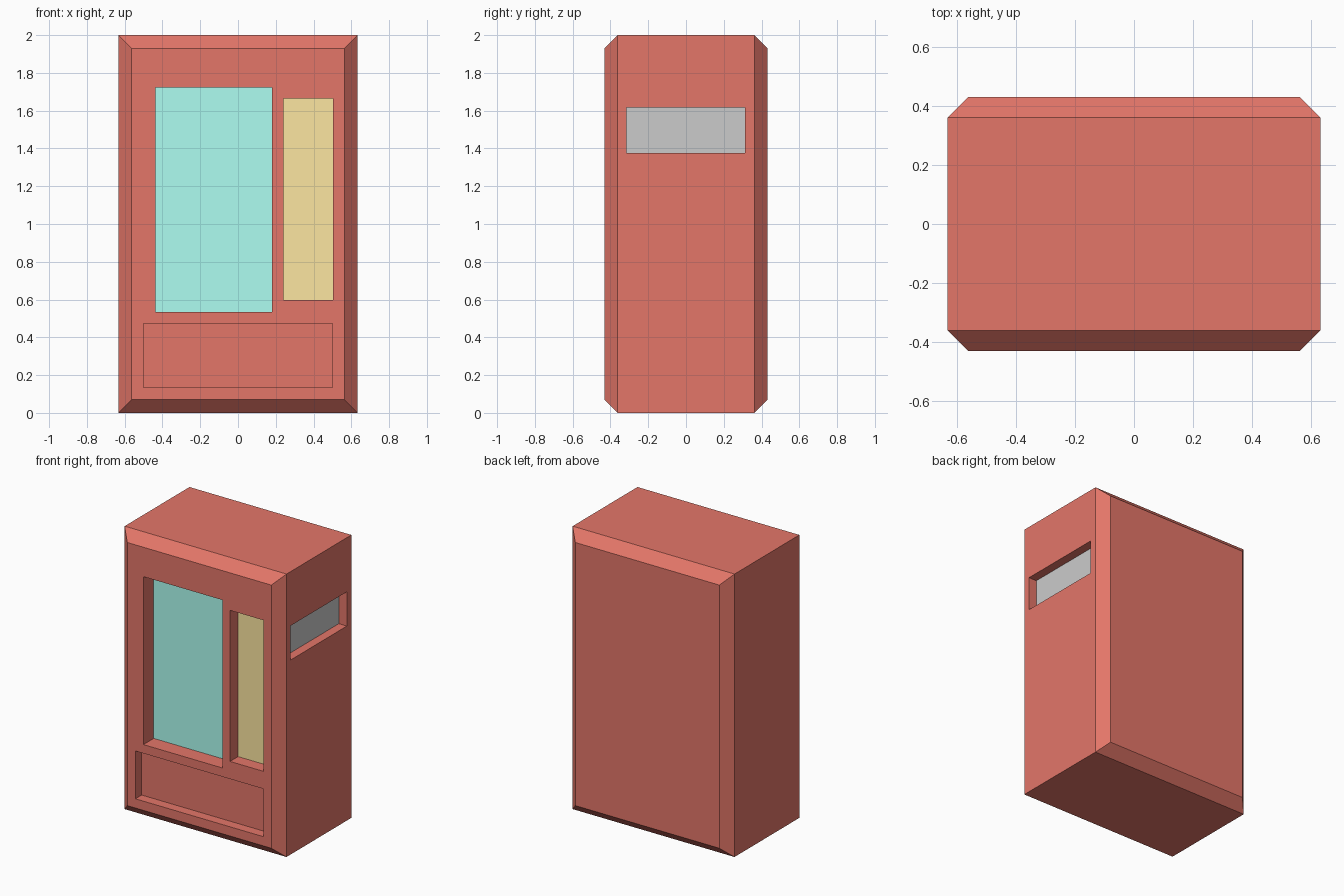
import bpy, bmesh
from mathutils import Vector

if "Cube" in bpy.data.objects:
    bpy.data.objects.remove(bpy.data.objects["Cube"])

W, D, H, C = 0.633, 0.432, 2.0, 0.07   # half width, half depth, height, chamfer


def material(name, rgb):
    m = bpy.data.materials.new(name)
    m.diffuse_color = (*rgb, 1)
    m.use_nodes = True
    m.node_tree.nodes["Principled BSDF"].inputs["Base Color"].default_value = m.diffuse_color
    return m


red = material("red_paint", (0.773, 0.182, 0.141))
teal = material("teal_glass", (0.42, 0.99, 0.88))
yellow = material("yellow_panel", (0.98, 0.787, 0.356))
grey = material("grey_vent", (0.8, 0.8, 0.8))


def new_object(name, bm, mats):
    bmesh.ops.recalc_face_normals(bm, faces=bm.faces)
    mesh = bpy.data.meshes.new(name)
    bm.to_mesh(mesh)
    bm.free()
    for m in mats:
        mesh.materials.append(m)
    obj = bpy.data.objects.new(name, mesh)
    bpy.context.collection.objects.link(obj)
    return obj


# Cabinet: rectangular rings along y, chamfered at front and back
bm = bmesh.new()
rings = []
for y, c in ((-D, C), (-D + C, 0), (D - C, 0), (D, C)):
    x = W - c
    rings.append([bm.verts.new((px, y, pz)) for px, pz in
                  ((-x, c), (x, c), (x, H - c), (-x, H - c))])
for a, b in zip(rings, rings[1:]):
    for i in range(4):
        j = (i + 1) % 4
        bm.faces.new((a[i], a[j], b[j], b[i]))
bm.faces.new(rings[0])
bm.faces.new(rings[-1])
cabinet = new_object("cabinet", bm, [red])


def recess(name, lo, hi, inward, floor_mat):
    """Cut a box out of the cabinet; the face pointing inward gets floor_mat."""
    lo, hi = Vector(lo), Vector(hi)
    bm = bmesh.new()
    bmesh.ops.create_cube(bm, size=1)
    bmesh.ops.scale(bm, vec=hi - lo, verts=bm.verts)
    bmesh.ops.translate(bm, vec=(lo + hi) / 2, verts=bm.verts)
    bm.normal_update()
    for f in bm.faces:
        f.material_index = int(f.normal.dot(Vector(inward)) > 0.9)
    cutter = new_object(name + "_cutter", bm, [red, floor_mat])
    cutter.hide_render = True
    mod = cabinet.modifiers.new(name, 'BOOLEAN')
    mod.operation = 'DIFFERENCE'
    mod.solver = 'EXACT'
    mod.material_mode = 'TRANSFER'
    mod.object = cutter
    bpy.context.view_layer.objects.active = cabinet
    bpy.ops.object.modifier_apply(modifier=name)
    bpy.data.objects.remove(cutter)


# Front recesses: display window, control panel, delivery tray
FRONT = (0, 1, 0)
recess("window", (-0.437, -0.6, 0.535), (0.18, -D + 0.115, 1.722), FRONT, teal)
recess("control_panel", (0.24, -0.6, 0.597), (0.502, -D + 0.09, 1.665), FRONT, yellow)
recess("tray", (-0.50, -0.6, 0.135), (0.50, -D + 0.07, 0.473), FRONT, red)

# Side recess: vent on the right
recess("vent", (W - 0.063, -0.315, 1.375), (0.8, 0.312, 1.617), (-1, 0, 0), grey)
